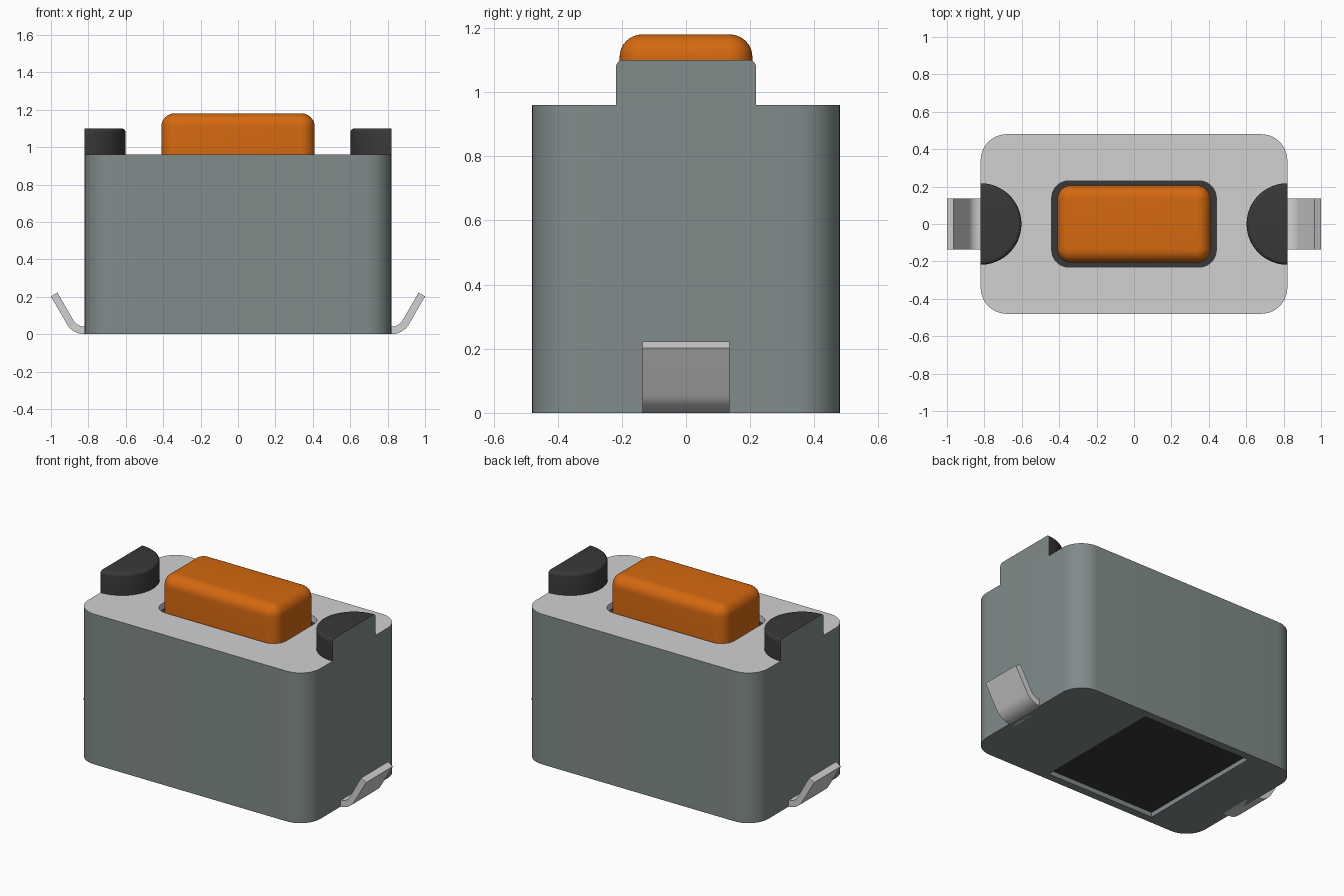
import bpy, bmesh
from math import sin, cos, pi, radians

old = bpy.data.objects.get("Cube")
if old:
    bpy.data.objects.remove(old, do_unlink=True)


def material(name, *rgb):
    m = bpy.data.materials.new(name)
    m.use_nodes = True
    m.diffuse_color = (*rgb, 1)
    m.node_tree.nodes["Principled BSDF"].inputs["Base Color"].default_value = (*rgb, 1)
    return m


slate = material("slate_grey", 0.22, 0.26, 0.26)
silver = material("silver", 0.64, 0.64, 0.64)
dark = material("dark_grey", 0.04, 0.04, 0.04)
orange = material("orange", 0.66, 0.14, 0.005)


def rounded(hx, hy, r, z, cx=0, segs=10):
    """Ring of points round a rectangle with rounded corners."""
    pts = []
    for k, (sx, sy) in enumerate([(1, 1), (-1, 1), (-1, -1), (1, -1)]):
        for i in range(segs + 1):
            a = (k + i / segs) * pi / 2
            pts.append((cx + sx * (hx - r) + r * cos(a), sy * (hy - r) + r * sin(a), z))
    return pts


def loft(name, rings, mats, band_mats, caps=(0, 0), seam=None):
    """Skin closed rings; caps give end material slots, None leaves an end open."""
    bm = bmesh.new()
    loops = [[bm.verts.new(p) for p in ring] for ring in rings]
    n = len(rings[0])
    for lo, hi, slot in zip(loops, loops[1:], band_mats):
        for i in range(n):
            j = (i + 1) % n
            f = bm.faces.new((lo[i], lo[j], hi[j], hi[i]))
            f.material_index = seam if seam is not None and j == 0 else slot
    for loop, slot in zip((loops[0], loops[-1]), caps):
        if slot is not None:
            bm.faces.new(loop).material_index = slot
    bmesh.ops.recalc_face_normals(bm, faces=bm.faces)
    mesh = bpy.data.meshes.new(name)
    bm.to_mesh(mesh)
    bm.free()
    for m in mats:
        mesh.materials.append(m)
    ob = bpy.data.objects.new(name, mesh)
    bpy.context.collection.objects.link(ob)
    bpy.ops.object.select_all(action="DESELECT")
    ob.select_set(True)
    bpy.context.view_layer.objects.active = ob
    bpy.ops.object.shade_smooth_by_angle(angle=radians(35))
    return ob


# Housing: recessed underside, slate walls, silver lid with a button well
loft("housing", [
    rounded(0.385, 0.43, 0.002, 0.03, cx=-0.108),
    rounded(0.385, 0.43, 0.002, 0, cx=-0.108),
    rounded(0.82, 0.48, 0.14, 0),
    rounded(0.82, 0.48, 0.14, 0.96),
    rounded(0.44, 0.23, 0.09, 0.96),
    rounded(0.44, 0.23, 0.09, 0.92),
], [slate, silver, dark], [0, 0, 0, 1, 1], caps=(2, 2))

# Button with a rounded top edge
fillet = 0.07
rings = [rounded(0.41, 0.207, 0.075, 0.91)]
for i in range(9):
    a = i / 8 * pi / 2
    inset = fillet * (1 - cos(a))
    rings.append(rounded(0.41 - inset, 0.207 - inset, 0.075 - inset,
                         1.18 - fillet + fillet * sin(a)))
loft("button", rings, [orange], [0] * 9, caps=(None, 0))


def half_disc(side, r, z, segs=32):
    return [(side * (0.82 - r * sin(pi * i / segs)), -r * cos(pi * i / segs), z)
            for i in range(segs + 1)]


def leg_section(side, y):
    """Side outline of a bent leg: flat foot, bend, then a rising tip."""
    bend = [radians(60) * i / 10 for i in range(11)]
    arc = lambda r: [(0.82 + r * sin(a), 0.11 - r * cos(a)) for a in bend]
    reach = 0.17
    tip = lambda p: (p[0] + reach * cos(bend[-1]), p[1] + reach * sin(bend[-1]))
    outer, inner = arc(0.11), arc(0.07)
    outline = [(0.78, 0)] + outer + [tip(outer[-1]), tip(inner[-1])] + inner[::-1] + [(0.78, 0.04)]
    return [(side * x, y, z) for x, z in outline]


for side, label in ((1, "left"), (-1, "right")):
    # Half-round stud, its flat outer face matching the housing wall
    rings = [half_disc(side, 0.218, 0.96)]
    for i in range(6):
        a = i / 5 * pi / 2
        rings.append(half_disc(side, 0.198 + 0.02 * cos(a), 1.08 + 0.02 * sin(a)))
    loft(label + "_stud", rings, [dark, slate], [0] * 6, caps=(None, 0), seam=1)

    # Bent metal leg
    loft(label + "_leg", [leg_section(side, -0.135), leg_section(side, 0.135)],
         [silver], [0])
